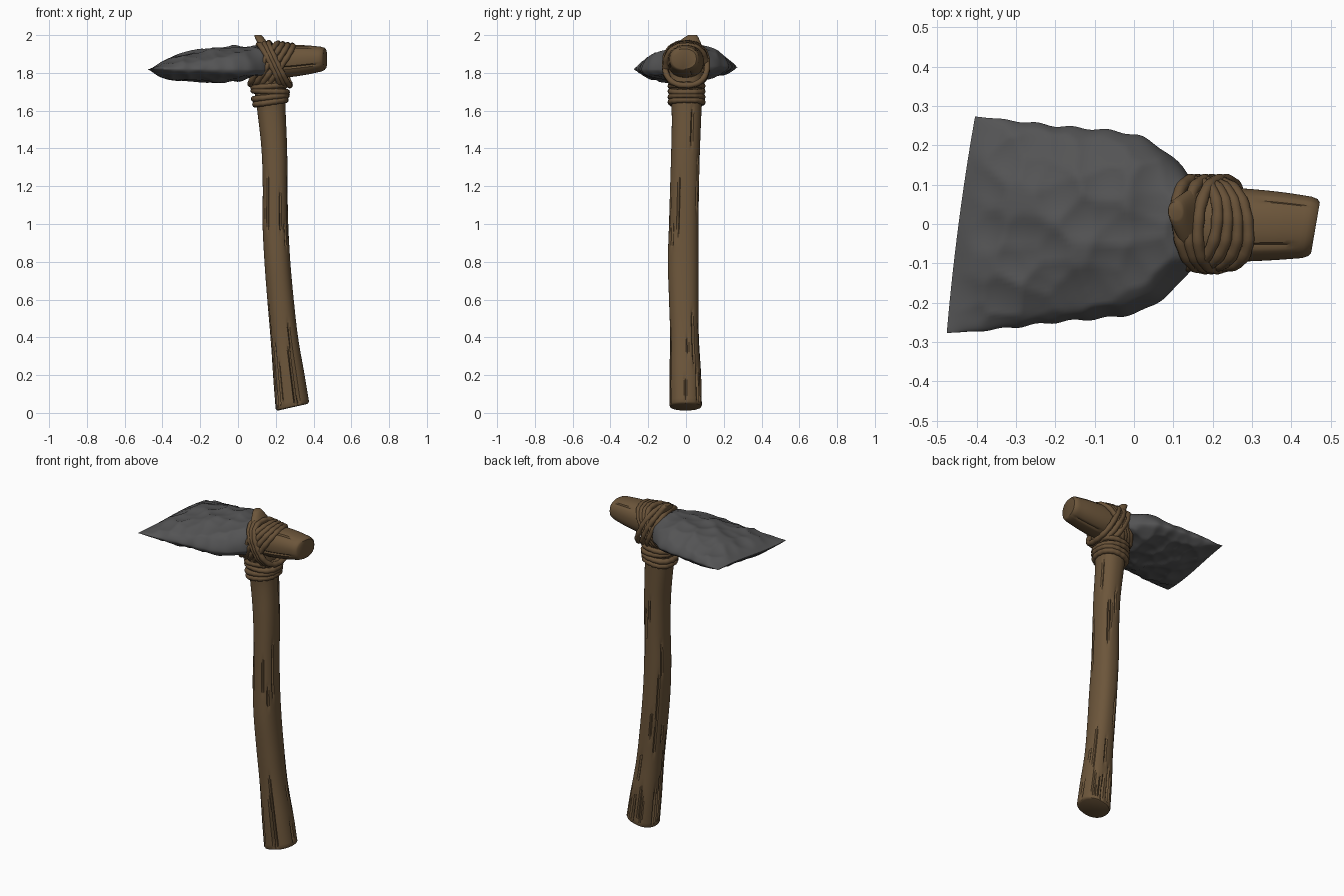
import bpy, bmesh, math, random
from mathutils import Vector

if "Cube" in bpy.data.objects:
    bpy.data.objects.remove(bpy.data.objects["Cube"])

random.seed(4)


def material(name, rgb):
    m = bpy.data.materials.new(name)
    m.diffuse_color = (*rgb, 1)
    m.use_nodes = True
    m.node_tree.nodes["Principled BSDF"].inputs["Base Color"].default_value = m.diffuse_color
    return m


WOOD = material("wood brown", (0.150, 0.092, 0.043))
ROPE = material("binding brown", (0.135, 0.081, 0.038))
STONE = material("stone grey", (0.088, 0.088, 0.090))


def finish(name, bm, mat, angle=40):
    bmesh.ops.recalc_face_normals(bm, faces=bm.faces)
    me = bpy.data.meshes.new(name)
    bm.to_mesh(me)
    bm.free()
    me.materials.append(mat)
    ob = bpy.data.objects.new(name, me)
    bpy.context.collection.objects.link(ob)
    bpy.ops.object.select_all(action='DESELECT')
    bpy.context.view_layer.objects.active = ob
    ob.select_set(True)
    bpy.ops.object.shade_smooth_by_angle(angle=math.radians(angle))
    return ob


def sample(rows, t):
    """Smooth interpolation of table rows by their first column."""
    n = len(rows)
    i = 0
    while i < n - 2 and t > rows[i + 1][0]:
        i += 1
    a, b = rows[i], rows[i + 1]
    p, q = rows[max(i - 1, 0)], rows[min(i + 2, n - 1)]
    h = b[0] - a[0]
    s = min(max((t - a[0]) / h, 0), 1)
    out = []
    for k in range(1, len(a)):
        m0 = (b[k] - p[k]) / (b[0] - p[0]) * h
        m1 = (q[k] - a[k]) / (q[0] - a[0]) * h
        out.append((2*s**3 - 3*s*s + 1)*a[k] + (s**3 - 2*s*s + s)*m0
                   + (3*s*s - 2*s**3)*b[k] + (s**3 - s*s)*m1)
    return out


def loft(name, rows, place, steps, mat, sides=64, grooves=(), bevel=0.012, power=2.3):
    """Round bar through rows of (t, a_min, a_max, b_min, b_max)."""
    t0, t1 = rows[0][0], rows[-1][0]
    rings = [(t0, 0.85), (t0 + bevel * 0.3, 0.95)]
    rings += [(t0 + bevel + (t1 - t0 - 2 * bevel) * i / steps, 1) for i in range(steps + 1)]
    rings += [(t1 - bevel * 0.3, 0.95), (t1, 0.85)]
    bm = bmesh.new()
    loops = []
    for t, k in rings:
        a0, a1, b0, b1 = sample(rows, t)
        loop = []
        for j in range(sides):
            w = math.tau * j / sides
            c, s = math.cos(w), math.sin(w)
            r = k / (abs(c) ** power + abs(s) ** power) ** (1 / power)
            # wood cracks: narrow notches that fade in and out along the grain
            for g, lo, hi, depth in grooves:
                if j == g and lo < t < hi:
                    r *= 1 - depth * min(1, 6 * min(t - lo, hi - t) / (hi - lo))
            loop.append(bm.verts.new(place(t, (a0 + a1) / 2 + r * c * (a1 - a0) / 2,
                                           (b0 + b1) / 2 + r * s * (b1 - b0) / 2)))
        loops.append(loop)
    for p, q in zip(loops, loops[1:]):
        for j in range(sides):
            n = (j + 1) % sides
            bm.faces.new((p[j], p[n], q[n], q[j]))
    bm.faces.new(loops[0])
    bm.faces.new(loops[-1])
    return finish(name, bm, mat)


# Handle: gently bent branch with a slanted foot
handle_rows = [(0.03, 0.200, 0.378, -0.088, 0.084), (0.2, 0.186, 0.352, -0.088, 0.080),
               (0.4, 0.172, 0.318, -0.084, 0.068), (0.6, 0.155, 0.295, -0.090, 0.066),
               (0.8, 0.140, 0.277, -0.096, 0.066), (1.0, 0.130, 0.266, -0.090, 0.066),
               (1.2, 0.131, 0.262, -0.084, 0.069), (1.4, 0.124, 0.260, -0.078, 0.074),
               (1.6, 0.102, 0.252, -0.076, 0.082), (1.72, 0.088, 0.250, -0.088, 0.088),
               (1.88, 0.100, 0.250, -0.100, 0.100)]


def place_handle(t, a, b):
    fade = max(0, 1 - t / 0.3)
    return (a, b, t + 0.25 * fade * (a - 0.29))


cracks = []
for i in range(46):
    lo = random.choice((0.031, random.uniform(0.05, 1.4)))
    cracks.append((random.randrange(0, 64, 2), lo, lo + random.uniform(0.12, 0.38), 0.09))
loft("handle", handle_rows, place_handle, 90, WOOD, grooves=cracks)

# Stub: short wooden butt behind the binding
stub_rows = [(0.13, 1.780, 1.945, -0.095, 0.095), (0.25, 1.776, 1.947, -0.096, 0.092),
             (0.36, 1.790, 1.946, -0.092, 0.082), (0.463, 1.812, 1.936, -0.085, 0.066)]
loft("head_stub", stub_rows,
     lambda t, a, b: (t + 0.17 * b * max(0, (t - 0.25) / 0.21), b, a),
     24, WOOD, bevel=0.022,
     grooves=[(44, 0.2, 0.45, 0.07), (28, 0.25, 0.46, 0.06), (58, 0.22, 0.42, 0.07), (8, 0.3, 0.46, 0.06)])

# Lip: thin leaning tongue of wood over the stone
lip_rows = [(1.80, 0.150, 0.230, -0.100, 0.100), (1.87, 0.142, 0.205, -0.110, 0.108),
            (1.92, 0.124, 0.182, -0.085, 0.094), (1.96, 0.102, 0.156, -0.045, 0.078),
            (2.0, 0.084, 0.126, 0.008, 0.060)]
loft("wood_lip", lip_rows, lambda t, a, b: (a, b, t), 16, WOOD, sides=32)

# Stone blade: lens-shaped slab with a slanted cutting edge and chipped scoops
width_rows = [(-0.48, 0.277), (-0.4, 0.273), (-0.2, 0.250), (0.0, 0.228), (0.07, 0.192),
              (0.12, 0.148), (0.16, 0.100), (0.22, 0.070)]
thick_rows = [(0.0, 0.004, 0.004), (0.05, 0.034, 0.038), (0.18, 0.080, 0.060), (0.33, 0.104, 0.067),
              (0.45, 0.113, 0.064), (0.55, 0.114, 0.045), (0.67, 0.110, 0.030)]
chips = [(random.uniform(-0.5, 0.2), random.uniform(-0.3, 0.3)) for _ in range(80)]


def scoop(x, y, shift):
    d = min((x - cx - shift) ** 2 + (y - cy + shift) ** 2 for cx, cy in chips)
    return 4.0 * (min(d, 0.0035) - 0.0012)


bm = bmesh.new()
NU, NV = 64, 56
grid = {}
for i in range(NU + 1):
    for j in range(NV + 1):
        v = math.sin((2 * j / NV - 1) * math.pi / 2)
        edge = -0.440 + 0.036 * v - 0.006 * (1 - v * v)
        u = i / NU
        x = edge + (0.21 - edge) * u
        y = v * sample(width_rows, x)[0]
        up, down = sample(thick_rows, x - edge)
        f = max(0, 1 - abs(v) ** 2.5) ** 0.6
        rim = min(1, f * 2) * min(1, u * 8)
        zc = 1.825 + 0.008 * math.sin(9 * y)
        y += 0.003 * math.sin(70 * x) * abs(v) ** 8 * min(1, u * 4)
        for side, h, shift in ((1, up, 0), (-1, down, 0.03)):
            if side == -1 and j in (0, NV):
                grid[i, j, side] = grid[i, j, 1]
                continue
            z = zc + side * (h * f + rim * scoop(x, y, shift))
            grid[i, j, side] = bm.verts.new((x, y, z))
for side in (1, -1):
    for i in range(NU):
        for j in range(NV):
            bm.faces.new([grid[i + a, j + b, side] for a, b in ((0, 0), (1, 0), (1, 1), (0, 1))])
# close the cutting edge and the hidden tail
for i in (0, NU):
    for j in range(NV):
        quad = [grid[i, j, 1], grid[i, j + 1, 1], grid[i, j + 1, -1], grid[i, j, -1]]
        bm.faces.new(list(dict.fromkeys(quad)))
finish("stone_blade", bm, STONE, 50)


def rope_loop(name, centre, half, y_half, radius, skew=0.0, power=2.4):
    """Closed rope ring; half is its half-axis in the xz plane."""
    bm = bmesh.new()
    c, h = Vector(centre), Vector(half)
    side = Vector((skew, y_half, 0))
    n, m = 56, 10
    normal = h.cross(side).normalized()
    pts = []
    for i in range(n):
        w = math.tau * i / n
        k = 1 / (abs(math.cos(w)) ** power + abs(math.sin(w)) ** power) ** (1 / power)
        pts.append(c + k * (h * math.cos(w) + side * math.sin(w)))
    rings = []
    for i, p in enumerate(pts):
        tangent = (pts[(i + 1) % n] - pts[i - 1]).normalized()
        out = tangent.cross(normal)
        r = radius * (1 + 0.08 * math.sin(i * 1.7))
        rings.append([bm.verts.new(p + r * (math.cos(a) * out + math.sin(a) * normal))
                      for a in (math.tau * q / m for q in range(m))])
    for i in range(n):
        p, q = rings[i], rings[(i + 1) % n]
        for j in range(m):
            bm.faces.new((p[j], p[(j + 1) % m], q[(j + 1) % m], q[j]))
    return finish(name, bm, ROPE, 60)


# Binding: flat turns around the neck
for i, (z, w, tilt) in enumerate(((1.645, 0.080, 0.012), (1.672, 0.086, 0.010),
                                  (1.702, 0.088, -0.004), (1.730, 0.088, 0.008))):
    rope_loop(f"neck_turn_{i}", (0.172 - 0.03 * (z - 1.645), 0.003, z), (w, 0, tilt), 0.084, 0.016)

# Binding: crossing turns over the stub and the stone
for i in range(4):
    s = i * 0.026
    rope_loop(f"rising_turn_{i}", (0.139 + s, 0, 1.848 - 0.004 * i), (0.072, 0, 0.108), 0.107, 0.0155,
              skew=0.012 - 0.008 * i)
for i in range(3):
    s = i * 0.026
    rope_loop(f"falling_turn_{i}", (0.166 + s, 0, 1.838 + 0.004 * i), (-0.055, 0, 0.112), 0.112, 0.0155,
              skew=-0.012 + 0.01 * i)
